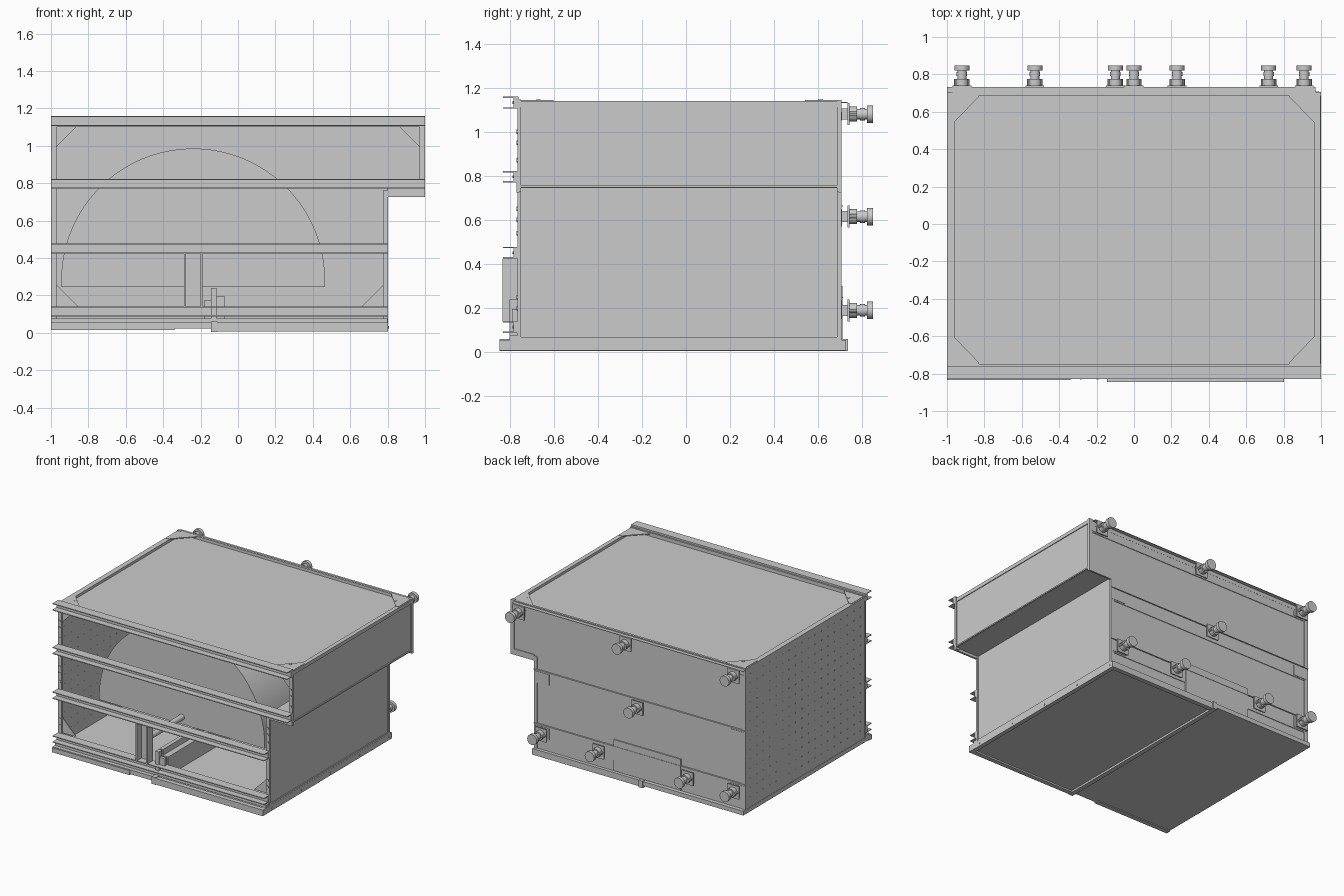
import bpy, bmesh, math
from mathutils import Matrix, Vector


def finish(name, bm):
    bmesh.ops.recalc_face_normals(bm, faces=bm.faces)
    me = bpy.data.meshes.new(name)
    bm.to_mesh(me)
    bm.free()
    ob = bpy.data.objects.new(name, me)
    bpy.context.collection.objects.link(ob)
    return ob


def add_box(bm, x0, x1, y0, y1, z0, z1):
    m = Matrix.Translation(((x0 + x1) / 2, (y0 + y1) / 2, (z0 + z1) / 2))
    bmesh.ops.create_cube(bm, size=1, matrix=m @ Matrix.Diagonal((x1 - x0, y1 - y0, z1 - z0, 1)))


def boxes(name, *specs):
    bm = bmesh.new()
    for s in specs:
        add_box(bm, *s)
    return finish(name, bm)


def add_cyl(bm, centre, axis, r, depth, n=20):
    rot = Vector((0, 0, 1)).rotation_difference(Vector(axis)).to_matrix().to_4x4()
    bmesh.ops.create_cone(bm, cap_ends=True, segments=n, radius1=r, radius2=r, depth=depth,
                          matrix=Matrix.Translation(centre) @ rot)


def add_prism(bm, pts, extrude):
    f = bm.faces.new([bm.verts.new(p) for p in pts])
    g = bmesh.ops.extrude_face_region(bm, geom=[f])
    bmesh.ops.translate(bm, vec=extrude, verts=[v for v in g["geom"] if isinstance(v, bmesh.types.BMVert)])


def smooth(ob):
    bpy.ops.object.select_all(action='DESELECT')
    bpy.context.view_layer.objects.active = ob
    ob.select_set(True)
    bpy.ops.object.shade_smooth_by_angle()


F, B = -0.76, 0.70       # front and back of the box
T = 0.012                # sheet thickness

# base: two pallets at slightly different heights with edge rails and a centre splice
boxes("right_base", (-0.11, 0.79, -0.83, 0.715, 0.02, 0.05))
boxes("right_base_rails", (0.77, 0.803, -0.845, 0.725, 0.008, 0.055), (-0.11, 0.80, -0.845, -0.81, 0.008, 0.055),
      (-0.11, 0.80, 0.69, 0.725, 0.008, 0.055))
boxes("left_base", (-1, -0.14, -0.83, 0.73, 0.022, 0.055))
boxes("base_splice", (-0.145, -0.11, -0.845, 0.735, 0.005, 0.06), (-0.34, -0.145, -0.80, 0.70, 0.03, 0.04))
boxes("base_skid", (-1, -0.34, -0.835, -0.80, 0.015, 0.05))

# wall panels, the right ones and the roof set back a little in their frames
boxes("left_wall", (-0.998, -0.998 + T, F, B, 0.055, 1.14))
boxes("right_lower_wall", (0.782, 0.794, F, B, 0.055, 0.757))
boxes("right_upper_wall", (0.98, 0.992, F, B, 0.745, 1.14))
boxes("overhang_floor", (0.782, 0.992, F, B, 0.745, 0.757))
boxes("roof", (-0.99, 0.985, F, B, 1.108, 1.12))
boxes("back_wall", (-0.998, 0.80, B - T, B, 0.055, 0.75), (-0.998, 0.998, B - T, B, 0.75, 1.14))

# overhang lips at the front and back of the step
boxes("overhang_lip", (0.80, 1, F - 0.01, F + 0.005, 0.725, 0.77), (0.80, 1, B - 0.008, B + 0.006, 0.725, 0.77))

# corner posts, front and back
posts = []
for y0, y1 in ((F - 0.005, F + 0.012), (B - 0.015, B + 0.006)):
    posts += [(-1, -0.97, y0, y1, 0.055, 1.145), (0.775, 0.803, y0, y1, 0.055, 0.76),
              (0.97, 1, y0, y1, 0.73, 1.145)]
boxes("corner_posts", *posts)

# side and roof frame edges
boxes("side_frame", (0.79, 0.802, F, B, 0.055, 0.068), (0.985, 1, F, B, 0.747, 0.757))
boxes("roof_frame", (-1, -0.96, F, B, 1.112, 1.14), (0.965, 0.998, F, B, 1.112, 1.14),
      (-1, 1, F - 0.005, F + 0.012, 1.10, 1.147), (-1, 1, B - 0.012, B + 0.006, 1.10, 1.142))

# triangular gussets at roof corners and front opening corners
bm = bmesh.new()
for sx in (-1, 1):
    for y, d in ((F, 1), (B, -1)):
        pts = [(sx * 0.99, y), (sx * 0.83, y), (sx * 0.83, y + d * 0.02),
               (sx * 0.965, y + d * 0.16), (sx * 0.99, y + d * 0.16)]
        add_prism(bm, [(a, b, 1.138) for a, b in pts], (0, 0, 0.005))
for x, z, dx, dz in ((-0.975, 1.11, 1, -1), (0.975, 1.11, -1, -1), (-0.975, 0.14, 1, 1), (0.78, 0.14, -1, 1)):
    add_prism(bm, [(x, F + 0.01, z), (x + dx * 0.12, F + 0.01, z), (x, F + 0.01, z + dz * 0.12)], (0, 0.008, 0))
finish("corner_gussets", bm)

# front rails: channels with thin flanges facing forward
rails = ((1.105, 1.16, 1.0), (0.77, 0.822, 1.0), (0.425, 0.478, 0.803), (0.088, 0.14, 0.803))
for i, (z0, z1, xr) in enumerate(rails):
    boxes("front_rail_%d" % (i + 1), (-1, xr, F - 0.022, F, z0 + 0.003, z1 - 0.003),
          (-1, xr, -0.83, F, z1 - 0.006, z1), (-1, xr, -0.83, F, z0, z0 + 0.006))
boxes("front_sill", (-1, 0.80, -0.80, -0.76, 0.055, 0.075))

# back straps with ledges, end plates and the stepped access plate
straps = []
for z0, z1, xr in ((1.04, 1.105, 0.998), (0.56, 0.665, 0.80), (0.14, 0.25, 0.80)):
    straps += [(-0.998, xr, B, B + 0.005, z0, z1)]
    straps += [(x, x + 0.12, B + 0.004, B + 0.008, z0 + 0.01, z1 - 0.015) for x in (-0.99, xr - 0.13)]
    if z1 < 1:
        straps += [(-0.998, xr, B, 0.712, z1 - 0.005, z1)]
boxes("back_straps", *straps)
boxes("back_access_plate", (-0.45, 0.12, B, B + 0.009, 0.06, 0.30))
boxes("roof_back_ledge", (-1, 0.97, B, 0.733, 1.130, 1.134))

# knobs on the back
knobs = [(x, 1.08) for x in (-0.92, 0, 0.91)] + [(-0.10, 0.615)] + [(x, 0.19) for x in (-0.92, -0.53, 0.23, 0.72)]
for i, (x, z) in enumerate(knobs):
    bm = bmesh.new()
    add_box(bm, x - 0.05, x + 0.05, 0.733, 0.741, z - 0.05, z + 0.05)
    add_box(bm, x - 0.025, x + 0.025, B, 0.733, z - 0.025, z + 0.025)
    for s in (-1, 1):
        add_cyl(bm, (x + s * 0.03, 0.757, z), (0, 1, 0), 0.012, 0.036, 10)
    for r, y0, y1 in ((0.034, 0.741, 0.776), (0.024, 0.776, 0.79), (0.028, 0.79, 0.812),
                      (0.024, 0.812, 0.824), (0.04, 0.822, 0.848)):
        add_cyl(bm, (x, (y0 + y1) / 2, z), (0, 1, 0), r, y1 - y0)
    smooth(finish("back_knob_%d" % (i + 1), bm))

# half drum inside, on its axle
CX, CZ, R = -0.24, 0.28, 0.705
bm = bmesh.new()
arc = [(CX + R * math.cos(math.pi * k / 64), -0.34, CZ + R * math.sin(math.pi * k / 64)) for k in range(65)]
add_prism(bm, [(CX + R, -0.34, 0.245)] + arc + [(CX - R, -0.34, 0.245)], (0, 0.62, 0))
smooth(finish("half_drum", bm))
bm = bmesh.new()
add_cyl(bm, (CX, -0.03, 0.30), (0, 1, 0), 0.022, 1.46, 24)
smooth(finish("drum_axle", bm))

# upright channel carrying the axle at the front
boxes("axle_upright", (-0.29, -0.19, -0.775, -0.765, 0.13, 0.43), (-0.29, -0.28, -0.832, -0.77, 0.14, 0.425),
      (-0.20, -0.19, -0.832, -0.77, 0.14, 0.425))

# floor beams running front to back
boxes("floor_beams", (-0.145, -0.115, -0.75, 0.68, 0.05, 0.24), (-0.115, -0.07, -0.75, 0.68, 0.05, 0.195),
      (-0.18, -0.145, -0.75, 0.68, 0.05, 0.175))
boxes("beam_bracket", (-0.145, -0.115, -0.80, -0.76, 0.005, 0.24), (-0.115, -0.07, -0.79, -0.765, 0.14, 0.195))

# rivets: grid on the left wall, rows on rails, posts, base edge and roof corners
bm = bmesh.new()
for i in range(18):
    for j in range(14):
        add_cyl(bm, (-0.992, -0.70 + i * 0.079, 0.13 + j * 0.073), (1, 0, 0), 0.006, 0.017, 8)
for z0, z1, xr in rails:
    n = round((xr + 1) / 0.1)
    for k in range(n):
        x = -0.95 + k * (xr + 0.9) / (n - 1)
        add_cyl(bm, (x, F - 0.022, (z0 + z1) / 2), (0, 1, 0), 0.006, 0.012, 8)
for x, zs in ((-0.985, (0.2, 0.25, 0.54, 0.6, 0.65, 0.87, 0.95, 1.0)), (0.79, (0.2, 0.25, 0.54, 0.6, 0.65)),
              (0.985, (0.87, 0.95, 1.0))):
    for z in zs:
        add_cyl(bm, (x, F - 0.005, z), (0, 1, 0), 0.01, 0.008, 10)
for k in range(5):
    add_cyl(bm, (0.803, -0.73 + k * 0.355, 0.03), (1, 0, 0), 0.007, 0.006, 8)
for sx in (-0.915, 0.915):
    for y in (F + 0.09, B - 0.09):
        add_cyl(bm, (sx, y, 1.143), (0, 0, 1), 0.011, 0.006, 12)
finish("rivets", bm)
